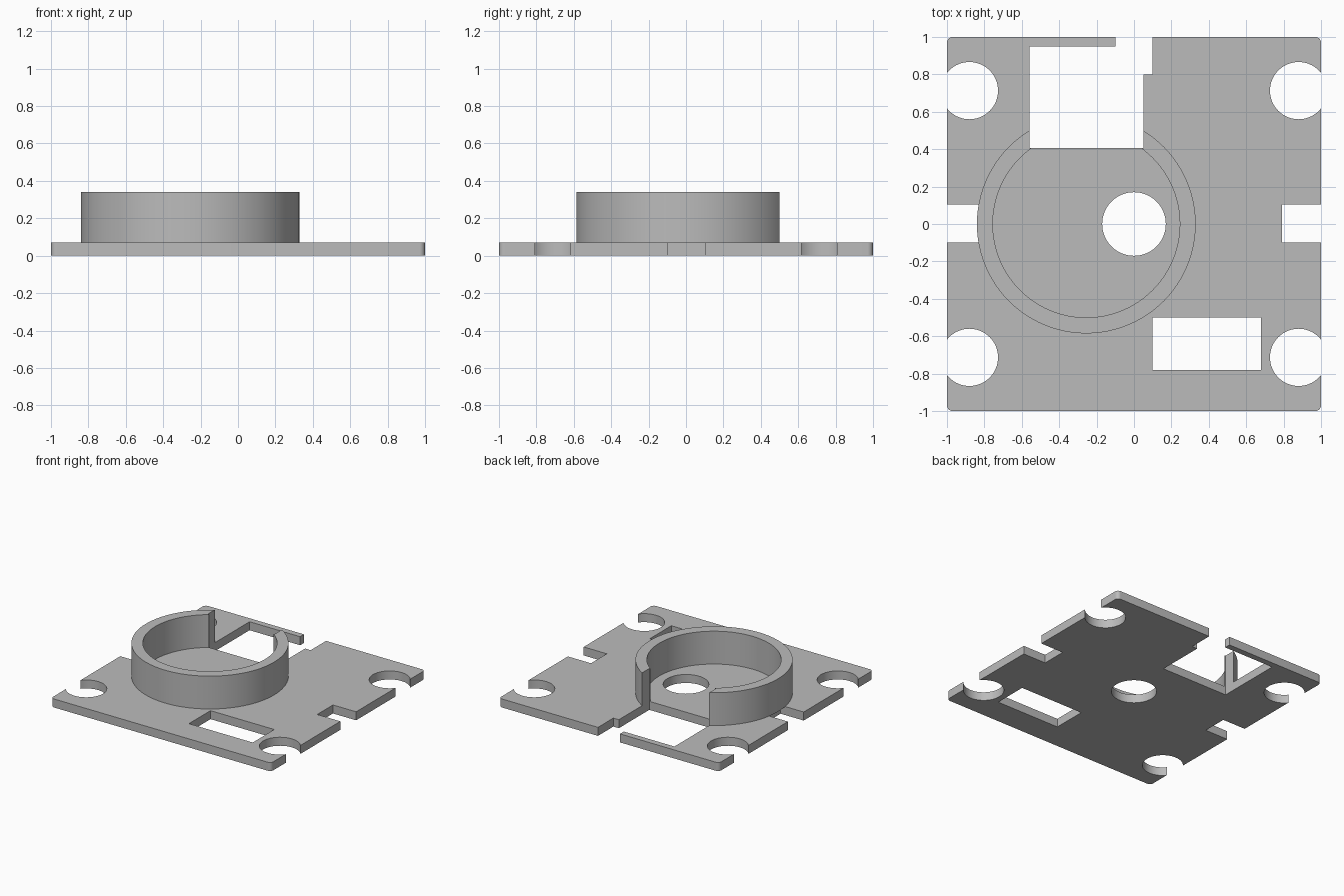
import bpy
import bmesh
import math

default = bpy.data.objects.get("Cube")
if default:
    bpy.data.objects.remove(default, do_unlink=True)

PLATE_H, RING_TOP = 0.07, 0.34
RING_X, RING_OUT, RING_IN = -0.255, 0.585, 0.5

grey = bpy.data.materials.new("plain_grey")
grey.use_nodes = True
colour = (0.5, 0.5, 0.5, 1)
grey.diffuse_color = colour
grey.node_tree.nodes["Principled BSDF"].inputs["Base Color"].default_value = colour


def prism(name, points, z0, z1):
    """Extrude a counter-clockwise outline from z0 to z1."""
    bm = bmesh.new()
    face = bm.faces.new([bm.verts.new((x, y, z0)) for x, y in points])
    top = bmesh.ops.extrude_face_region(bm, geom=[face])["geom"]
    moved = [v for v in top if isinstance(v, bmesh.types.BMVert)]
    bmesh.ops.translate(bm, verts=moved, vec=(0, 0, z1 - z0))
    bmesh.ops.recalc_face_normals(bm, faces=bm.faces)
    mesh = bpy.data.meshes.new(name)
    bm.to_mesh(mesh)
    bm.free()
    mesh.materials.append(grey)
    obj = bpy.data.objects.new(name, mesh)
    bpy.context.collection.objects.link(obj)
    return obj


def rect(x0, x1, y0, y1):
    return [(x0, y0), (x1, y0), (x1, y1), (x0, y1)]


def arc(cx, cy, r, start=0, sweep=360, steps=96):
    count = steps if sweep == 360 else steps + 1
    angles = [math.radians(start + sweep * i / steps) for i in range(count)]
    return [(cx + r * math.cos(a), cy + r * math.sin(a)) for a in angles]


def cut(obj, outline):
    """Cut an outline right through an object."""
    cutter = prism("cutter", outline, -0.5, 1)
    cutter.hide_render = True
    mod = obj.modifiers.new("cut", "BOOLEAN")
    mod.operation, mod.solver, mod.object = "DIFFERENCE", "EXACT", cutter
    bpy.context.view_layer.objects.active = obj
    bpy.ops.object.modifier_apply(modifier=mod.name)
    bpy.data.objects.remove(cutter, do_unlink=True)


# Base plate with rounded corners
outline = []
for i, (sx, sy) in enumerate([(1, 1), (-1, 1), (-1, -1), (1, -1)]):
    outline += arc(sx * 0.97, sy * 0.97, 0.03, 90 * i, 90, 8)
base_plate = prism("base_plate", outline, 0, PLATE_H)

# Corner holes that break through the side edges
for sx in (-1, 1):
    for sy in (-1, 1):
        cut(base_plate, arc(sx * 0.88, sy * 0.713, 0.153, steps=64))

# Central hole, side notches, small window, large window and its rear slot
cut(base_plate, arc(0, 0, 0.17, steps=64))
window = rect(-0.56, 0.05, 0.405, 0.95)
for opening in (rect(-1.1, -0.79, -0.1, 0.105), rect(0.79, 1.1, -0.1, 0.105),
                rect(0.1, 0.68, -0.78, -0.5), window,
                rect(-0.1, 0.1, 0.8, 1.1)):
    cut(base_plate, opening)

# Raised ring wall, open where the large window passes through it
ring_wall = prism("ring_wall", arc(RING_X, 0, RING_OUT), PLATE_H, RING_TOP)
cut(ring_wall, arc(RING_X, 0, RING_IN))
cut(ring_wall, window)

# Smooth the curved walls and keep the hard edges
bpy.ops.object.select_all(action="DESELECT")
for obj in (base_plate, ring_wall):
    obj.select_set(True)
bpy.context.view_layer.objects.active = base_plate
bpy.ops.object.shade_smooth_by_angle(angle=math.radians(30))
